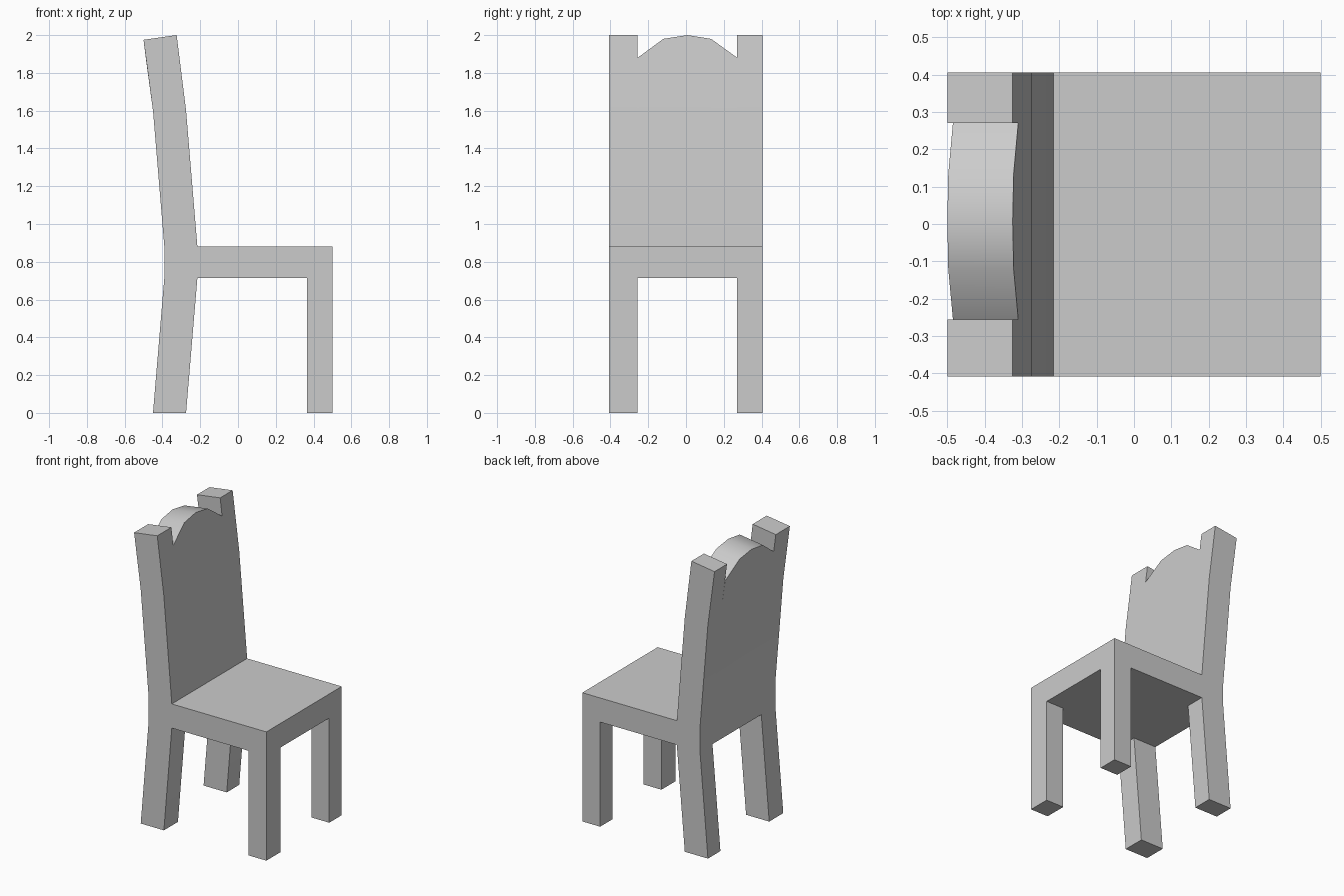
import bpy
import bmesh
import math

if "Cube" in bpy.data.objects:
    bpy.data.objects.remove(bpy.data.objects["Cube"])

THICK = 0.175            # depth of the rear posts and backrest
SEAT_LOW, SEAT_TOP = 0.715, 0.88
SIDES = {"left": (-0.408, -0.256), "right": (0.271, 0.406)}   # y span of legs


def loft(name, sections):
    """Solid through (y, [(x, z), ...]) sections with equal point counts."""
    bm = bmesh.new()
    rings = [[bm.verts.new((x, y, z)) for x, z in pts] for y, pts in sections]
    n = len(rings[0])
    for a, b in zip(rings, rings[1:]):
        for i in range(n):
            j = (i + 1) % n
            bm.faces.new((a[i], a[j], b[j], b[i]))
    bm.faces.new(rings[0])
    bm.faces.new(rings[-1])
    bmesh.ops.recalc_face_normals(bm, faces=bm.faces)
    mesh = bpy.data.meshes.new(name)
    bm.to_mesh(mesh)
    bm.free()
    obj = bpy.data.objects.new(name, mesh)
    bpy.context.collection.objects.link(obj)
    bpy.context.view_layer.objects.active = obj
    bpy.ops.object.select_all(action='DESELECT')
    obj.select_set(True)
    bpy.ops.object.shade_smooth_by_angle(angle=math.radians(30))
    return obj


def box(name, x0, x1, y0, y1, z0, z1):
    rect = [(x0, z0), (x1, z0), (x1, z1), (x0, z1)]
    return loft(name, [(y0, rect), (y1, rect)])


def rear_profile(top, with_leg):
    """Bent side outline of the chair back, with its slanted top end."""
    front = [(-0.275, 0.0)] if with_leg else []
    front += [(-0.215, SEAT_LOW), (-0.215, SEAT_TOP), (-0.275, 1.6)]
    back = [(x - THICK, z) for x, z in front]
    tip = -0.275 - 0.05 * (top - 1.6) / 0.4
    return front + [(tip, top), (tip - THICK, top - 0.025)] + back[::-1]


# Rear posts (leg and upright in one piece) and front legs
for side, (y0, y1) in SIDES.items():
    post = rear_profile(2.0, True)
    loft(f"rear_post_{side}", [(y0, post), (y1, post)])
    box(f"front_leg_{side}", 0.365, 0.5, y0, y1, 0.0, SEAT_LOW)

# Seat slab
box("seat", -0.215, 0.5, SIDES["left"][0], SIDES["right"][1], SEAT_LOW, SEAT_TOP)

# Backrest panel with arched top
arch = [(-0.256, 1.88), (-0.12, 1.98), (0.007, 2.0), (0.133, 1.98), (0.271, 1.88)]
loft("backrest", [(y, rear_profile(top, False)) for y, top in arch])
